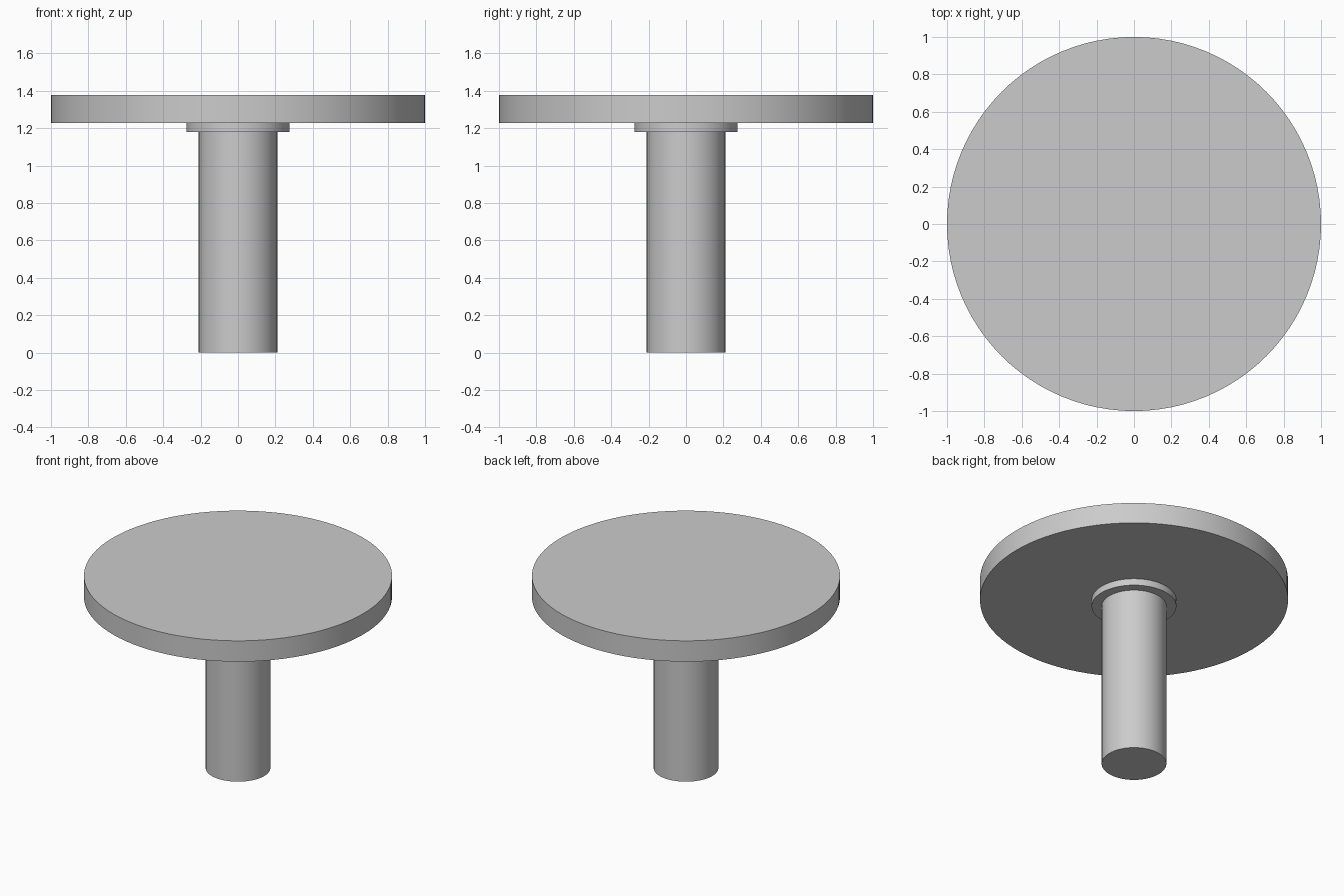
import bpy
import math

cube = bpy.data.objects.get("Cube")
if cube:
    bpy.data.objects.remove(cube, do_unlink=True)

grey = bpy.data.materials.new("plain grey")
grey.use_nodes = True
colour = (0.6, 0.6, 0.6, 1)
grey.diffuse_color = colour
grey.node_tree.nodes["Principled BSDF"].inputs["Base Color"].default_value = colour


def disc(name, radius, bottom, top):
    """Smooth upright cylinder between two heights."""
    bpy.ops.mesh.primitive_cylinder_add(
        vertices=96, radius=radius, depth=top - bottom,
        location=(0, 0, (bottom + top) / 2))
    part = bpy.context.object
    part.name = name
    part.data.materials.append(grey)
    bpy.ops.object.shade_smooth_by_angle(angle=math.radians(30))


# Column, mounting collar and round top
disc("column", 0.21, 0, 1.18)
disc("collar", 0.275, 1.18, 1.228)
disc("round_top", 1, 1.228, 1.377)
